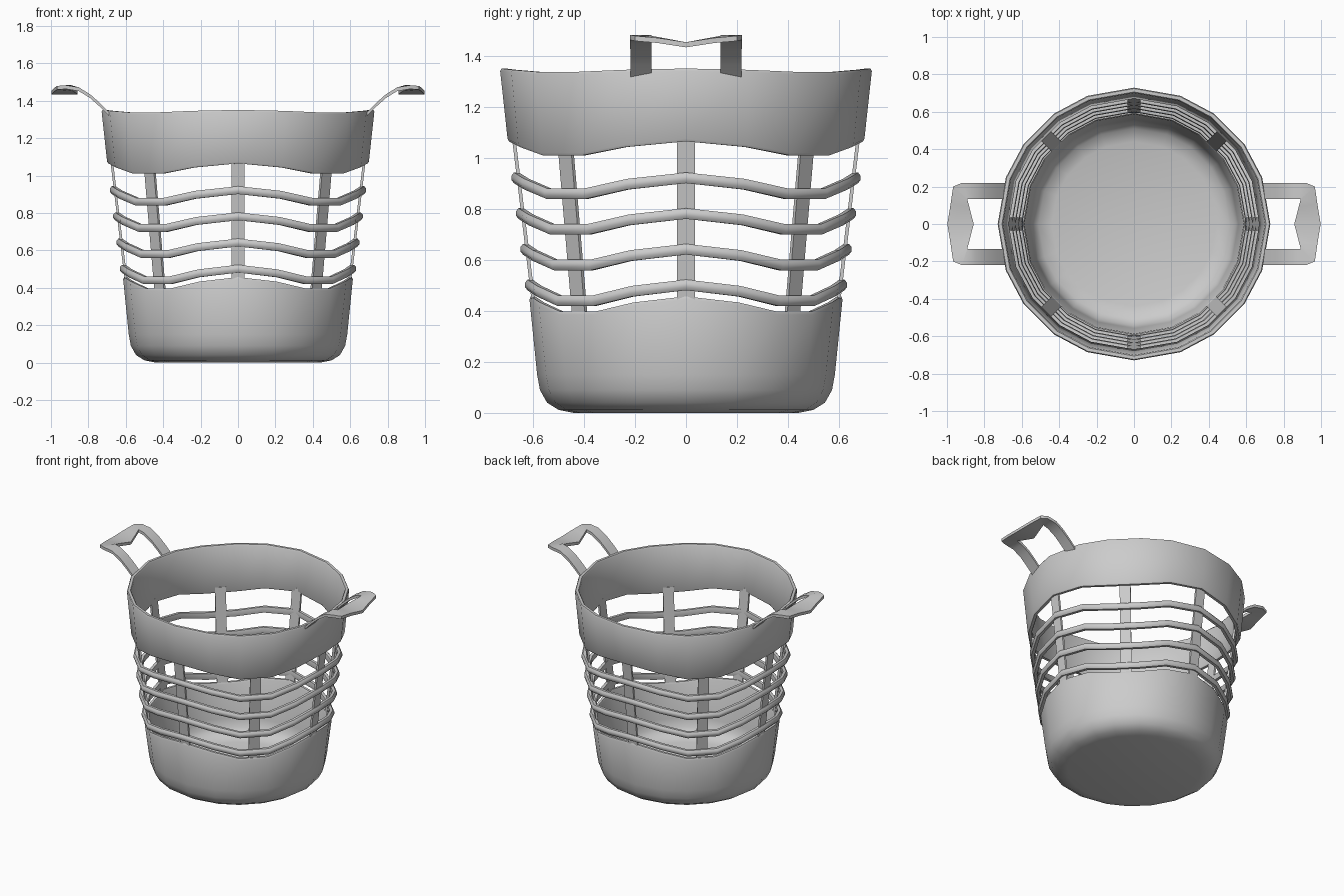
import bpy, bmesh
from math import sin, cos, radians

if "Cube" in bpy.data.objects:
    bpy.data.objects.remove(bpy.data.objects["Cube"])

# 20 uneven sides; the edges rise at every quarter and dip at the diagonals
STATIONS = [(q * 90 + a, w) for q in range(4)
            for a, w in ((0, 1), (20, 0.6), (36, 0), (54, 0), (70, 0.6))]


def finish(name, bm, angle=40):
    bmesh.ops.recalc_face_normals(bm, faces=bm.faces[:])
    me = bpy.data.meshes.new(name)
    bm.to_mesh(me)
    bm.free()
    ob = bpy.data.objects.new(name, me)
    bpy.context.collection.objects.link(ob)
    bpy.ops.object.select_all(action='DESELECT')
    ob.select_set(True)
    bpy.context.view_layer.objects.active = ob
    bpy.ops.object.shade_smooth_by_angle(angle=radians(angle))
    return ob


def lathe(name, profile, closed=True):
    """Spin (radius, z, wave height) points around z."""
    bm = bmesh.new()
    cols = [[bm.verts.new((r * cos(radians(a)), r * sin(radians(a)), z + h * w))
             for r, z, h in profile] for a, w in STATIONS]
    n, m = len(cols), len(profile)
    for i in range(n):
        a, b = cols[i], cols[(i + 1) % n]
        for j in range(m if closed else m - 1):
            k = (j + 1) % m
            bm.faces.new((a[j], b[j], b[k], a[k]))
    if not closed:
        bm.faces.new([c[0] for c in cols])
        bm.faces.new([c[-1] for c in cols])
    return finish(name, bm)


# Solid bowl base
lathe("base_bowl", [
    (0.44, 0, 0), (0.50, 0.012, 0), (0.545, 0.04, 0), (0.573, 0.09, 0), (0.584, 0.15, 0),
    (0.614, 0.385, 0.06), (0.609, 0.397, 0.06), (0.592, 0.397, 0.06), (0.586, 0.385, 0.06),
    (0.558, 0.15, 0), (0.545, 0.09, 0), (0.51, 0.05, 0), (0.44, 0.03, 0)], closed=False)

# Wide top band
lathe("top_band", [
    (0.694, 1.01, 0.055), (0.700, 1.02, 0.055), (0.729, 1.328, 0.013), (0.724, 1.338, 0.013),
    (0.706, 1.338, 0.013), (0.700, 1.328, 0.013), (0.670, 1.02, 0.055), (0.675, 1.01, 0.055)])

# Four wavy hoops
for i in range(4):
    r, z = 0.632 + 0.0177 * i, 0.44 + 0.14 * i
    lathe(f"hoop_{i + 1}", [
        (r, z + 0.008, 0.062), (r - 0.01, z + 0.021, 0.062), (r - 0.03, z + 0.021, 0.062),
        (r - 0.034, z, 0.062), (r - 0.03, z - 0.021, 0.062), (r - 0.01, z - 0.021, 0.062),
        (r, z - 0.008, 0.062)])

# Eight flat uprights
for i in range(8):
    a = radians(45 * i)
    k, dz = (0.988, -0.04) if i % 2 else (1.0, 0.0)
    bm = bmesh.new()
    rows = []
    for r, z in ((0.594, 0.40), (0.677, 1.09)):
        row = []
        for dr, t in ((-0.014, -0.036), (0, -0.036), (0, 0.036), (-0.014, 0.036)):
            R = r * k + dr + 0.007
            row.append(bm.verts.new((R * cos(a) - t * sin(a), R * sin(a) + t * cos(a), z + dz)))
        rows.append(row)
    for j in range(4):
        n = (j + 1) % 4
        bm.faces.new((rows[0][j], rows[0][n], rows[1][n], rows[1][j]))
    bm.faces.new(rows[0])
    bm.faces.new(rows[1])
    finish(f"upright_{i + 1}", bm)

# Two curved loop handles: inner x, inner y, outer x, outer y, z
half = [(0.685, 0.135, 0.685, 0.218, 1.325), (0.735, 0.135, 0.735, 0.218, 1.376),
        (0.79, 0.135, 0.79, 0.218, 1.425), (0.85, 0.135, 0.85, 0.22, 1.462),
        (0.892, 0.135, 0.92, 0.22, 1.474), (0.892, 0.135, 0.967, 0.20, 1.470),
        (0.88, 0.09, 0.98, 0.11, 1.462), (0.857, 0, 0.998, 0, 1.445)]
path = half + [(a, -b, c, -d, z) for a, b, c, d, z in half[-2::-1]]
for side, name in ((1, "right_handle"), (-1, "left_handle")):
    bm = bmesh.new()
    top = [(bm.verts.new((side * a, b, z + 0.009)), bm.verts.new((side * c, d, z + 0.009)))
           for a, b, c, d, z in path]
    low = [(bm.verts.new((side * a, b, z - 0.011)), bm.verts.new((side * c, d, z - 0.011)))
           for a, b, c, d, z in path]
    for i in range(len(path) - 1):
        for q in ((top[i][0], top[i][1], top[i + 1][1], top[i + 1][0]),
                  (low[i][0], low[i][1], low[i + 1][1], low[i + 1][0]),
                  (top[i][0], top[i + 1][0], low[i + 1][0], low[i][0]),
                  (top[i][1], top[i + 1][1], low[i + 1][1], low[i][1])):
            bm.faces.new(q)
    for i in (0, -1):
        bm.faces.new((top[i][0], top[i][1], low[i][1], low[i][0]))
    bmesh.ops.remove_doubles(bm, verts=bm.verts[:], dist=0.0005)
    finish(name, bm)
